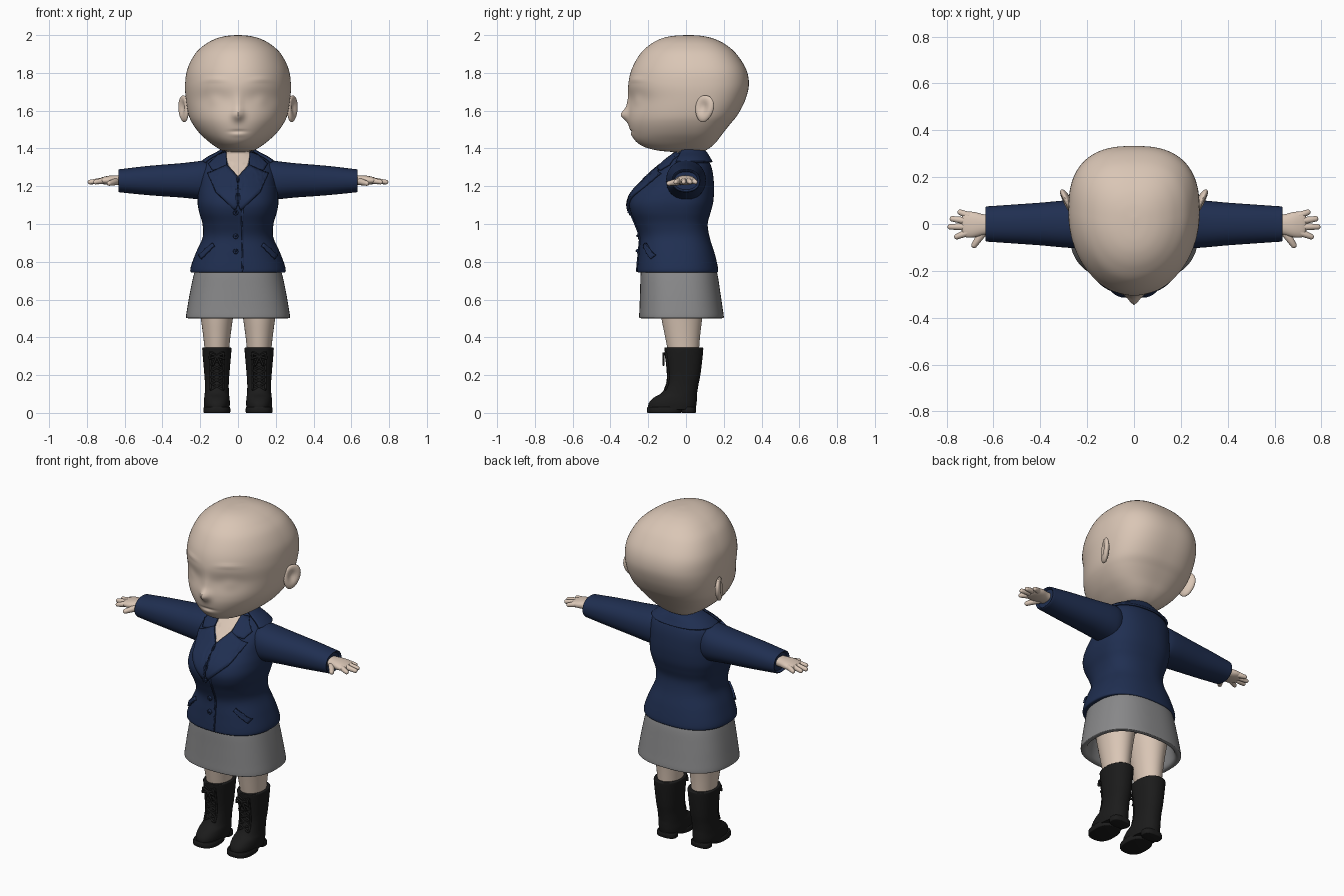
import bpy, bmesh, math
from mathutils import Vector, Matrix


def material(name, rgb):
    m = bpy.data.materials.new(name)
    m.diffuse_color = (*rgb, 1)
    return m


SKIN = material("skin", (0.70, 0.565, 0.465))
NAVY = material("navy cloth", (0.014, 0.028, 0.082))
GREY = material("grey cloth", (0.25, 0.25, 0.255))
BLACK = material("black leather", (0.011, 0.011, 0.011))


def finish(name, bm, mat, mirror=False, thick=0):
    bmesh.ops.recalc_face_normals(bm, faces=bm.faces)
    me = bpy.data.meshes.new(name)
    bm.to_mesh(me)
    bm.free()
    me.materials.append(mat)
    ob = bpy.data.objects.new(name, me)
    bpy.context.collection.objects.link(ob)
    if thick:
        s = ob.modifiers.new("thickness", "SOLIDIFY")
        s.thickness, s.offset = thick, 0
    if mirror:
        ob.modifiers.new("mirror", "MIRROR").use_mirror_merge = False
    return ob


def smooth_rows(rows, k):
    """Catmull-Rom interpolation of section rows (h, half width, low, high, centre, p low, p high)."""
    out = []
    for i in range(len(rows) - 1):
        a, b, c, d = (rows[min(max(j, 0), len(rows) - 1)] for j in (i - 1, i, i + 1, i + 2))
        for s in range(k):
            t = s / k
            out.append([0.5 * (2 * q + (r - p) * t + (2 * p - 5 * q + 4 * r - e) * t * t
                               + (3 * q - p - 3 * r + e) * t ** 3) for p, q, r, e in zip(a, b, c, d)])
    return out + [list(rows[-1])]


def section(r, ang, off=0):
    h, w, lo, hi, c, pf, pb = r
    cs, sn = math.cos(ang), math.sin(ang)
    p = pb if sn > 0 else pf
    u = (w + off) * math.copysign(abs(cs) ** (2 / p), cs)
    v = c + ((hi - c) + off if sn > 0 else -(c - lo) - off) * abs(sn) ** (2 / p)
    return u, v


def loft(name, rows, mat, place=lambda u, v, h: (u, v, h), n=48, k=4, mirror=False, shape=None):
    bm = bmesh.new()
    rings = [[bm.verts.new(place(*section(r, math.tau * i / n), r[0])) for i in range(n)]
             for r in smooth_rows(rows, k)]
    for a, b in zip(rings, rings[1:]):
        for i in range(n):
            j = (i + 1) % n
            bm.faces.new((a[i], a[j], b[j], b[i]))
    bm.faces.new(rings[0])
    bm.faces.new(rings[-1])
    if shape:
        for v in bm.verts:
            shape(v.co)
    return finish(name, bm, mat, mirror)


def capsule(bm, p0, p1, r0, r1, seg=14):
    p0, p1 = Vector(p0), Vector(p1)
    d = p1 - p0
    q = d.to_track_quat("Z", "Y").to_matrix()
    for v in bmesh.ops.create_uvsphere(bm, u_segments=seg, v_segments=9, radius=1)["verts"]:
        up = v.co.z > -1e-4
        v.co = p0 + q @ (v.co * (r1 if up else r0) + Vector((0, 0, d.length if up else 0)))


def front_y(rows, x, z):
    r = min(rows, key=lambda q: abs(q[0] - z))
    f = min(abs(x) / r[1], 0.97)
    return r[4] - (r[4] - r[2]) * (1 - f ** r[5]) ** (1 / r[5])


def patch(name, pts, mat, off, thick, mirror=True):
    """Cloth piece drawn in the front view and laid on the jacket front."""
    bm = bmesh.new()
    f = bm.faces.new([bm.verts.new((x, 0, z)) for x, z in pts])
    bmesh.ops.triangulate(bm, faces=[f])
    bmesh.ops.subdivide_edges(bm, edges=bm.edges[:], cuts=7, use_grid_fill=True)
    for v in bm.verts:
        v.co.y = front_y(JACKET, v.co.x, v.co.z) - off
    return finish(name, bm, mat, mirror, thick)


# Head with softly raised nose, eyes, brows and mouth
def face(co):
    if co.y > -0.05:
        return
    x, z = abs(co.x), co.z
    g = lambda cx, cz, sx, sz: math.exp(-((x - cx) / sx) ** 2 - ((z - cz) / sz) ** 2)
    co.y += (-0.034 * g(0, 1.577, 0.028, 0.03) - 0.012 * g(0, 1.63, 0.022, 0.06)
             + 0.014 * g(0.125, 1.66, 0.07, 0.05) - 0.010 * g(0.125, 1.655, 0.04, 0.035)
             - 0.005 * g(0.125, 1.765 - 1.5 * (x - 0.12) ** 2, 0.06, 0.012)
             + 0.007 * g(0, 1.49, 0.04, 0.007) - 0.004 * g(0, 1.472, 0.04, 0.012))


loft("head", [(z, w, f, b, c, 2.0, 2.6) for z, w, f, b, c in (
    (1.382, 0.05, -0.08, 0.08, 0.0), (1.39, 0.085, -0.155, 0.105, 0.0), (1.41, 0.12, -0.225, 0.135, 0.0),
    (1.44, 0.16, -0.268, 0.165, 0.01), (1.48, 0.203, -0.290, 0.195, 0.02), (1.53, 0.24, -0.304, 0.235, 0.03),
    (1.58, 0.262, -0.306, 0.275, 0.04), (1.66, 0.276, -0.300, 0.315, 0.05), (1.74, 0.28, -0.305, 0.333, 0.05),
    (1.82, 0.268, -0.287, 0.318, 0.05), (1.90, 0.228, -0.243, 0.267, 0.04), (1.95, 0.175, -0.19, 0.21, 0.03),
    (1.98, 0.12, -0.135, 0.15, 0.02), (1.995, 0.065, -0.075, 0.09, 0.02), (2.0, 0.01, 0.0, 0.03, 0.02))],
    SKIN, n=112, k=8, shape=face)

# Ears, dished on the outside and flared to the back
bm = bmesh.new()
bmesh.ops.create_uvsphere(bm, u_segments=28, v_segments=20, radius=1)
turn = Matrix.Rotation(math.radians(-24), 3, "Z") @ Matrix.Rotation(math.radians(-12), 3, "X")
for v in bm.verts:
    x, y, z = v.co
    if x > 0:
        x -= 1.0 * math.exp(-((y + 0.1) ** 2 + (z - 0.1) ** 2) / 0.28)
    v.co = turn @ Vector((x * 0.021, y * 0.052 * (1 + 0.15 * z), z * 0.072)) + Vector((0.288, 0.097, 1.61))
finish("ear", bm, SKIN, True)

# Neck
bm = bmesh.new()
capsule(bm, (0, 0.015, 1.25), (0, 0.015, 1.38), 0.06, 0.065, 32)
finish("neck", bm, SKIN)

# Jacket body
body = [(0.742, 0.238, -0.245, 0.158, -0.04, 2.4, 2.4), (0.748, 0.252, -0.258, 0.170, -0.04, 2.4, 2.4),
        (0.78, 0.248, -0.257, 0.167, -0.04, 2.4, 2.4), (0.85, 0.222, -0.250, 0.150, -0.04, 2.4, 2.4),
        (0.93, 0.187, -0.245, 0.125, -0.04, 2.4, 2.4), (1.00, 0.188, -0.268, 0.115, -0.04, 2.5, 2.4),
        (1.06, 0.205, -0.293, 0.130, -0.04, 2.6, 2.4), (1.11, 0.214, -0.300, 0.143, -0.03, 2.6, 2.4),
        (1.16, 0.212, -0.282, 0.148, -0.02, 2.5, 2.4), (1.21, 0.206, -0.238, 0.148, -0.01, 2.4, 2.4),
        (1.27, 0.202, -0.178, 0.142, 0.0, 2.3, 2.4), (1.315, 0.188, -0.130, 0.130, 0.01, 2.2, 2.3),
        (1.345, 0.152, -0.098, 0.113, 0.01, 2.1, 2.2), (1.37, 0.105, -0.07, 0.098, 0.01, 2, 2),
        (1.385, 0.080, -0.055, 0.085, 0.01, 2, 2)]
JACKET = smooth_rows(body, 12)
loft("jacket_body", body, NAVY, n=72, k=6)

# Collar around the back of the neck
bm = bmesh.new()
grid = []
for r in [q for q in JACKET if q[0] > 1.322]:
    grid.append([bm.verts.new((*section(r, math.radians(-25 + 230 * i / 40), 0.010), r[0] + 0.004))
                 for i in range(41)])
for a, b in zip(grid, grid[1:]):
    for i in range(40):
        bm.faces.new((a[i], a[i + 1], b[i + 1], b[i]))
finish("collar", bm, NAVY, thick=0.012)

# Neckline, lapels, front edge and pockets
patch("chest_opening", [(-0.066, 1.383), (0.066, 1.383), (0.052, 1.31), (0.0, 1.25), (-0.052, 1.31)],
      SKIN, 0.004, 0.004, False)
patch("collar_front", [(0.062, 1.380), (0.10, 1.368), (0.155, 1.315), (0.135, 1.285), (0.06, 1.30)], NAVY, 0.010, 0.012)
patch("lapel", [(0.058, 1.31), (0.128, 1.278), (0.158, 1.268), (0.118, 1.17), (0.015, 1.07), (0.003, 1.10),
                (0.003, 1.25)], NAVY, 0.009, 0.014)
patch("front_edge", [(0.02, 1.08), (0.028, 1.08), (0.028, 0.76), (0.02, 0.745)], NAVY, 0.002, 0.008, False)
patch("pocket", [(0.125, 0.885), (0.135, 0.90), (0.205, 0.835), (0.195, 0.815)], NAVY, 0.006, 0.014)

# Buttons
bm = bmesh.new()
for z in (1.06, 0.935, 0.855):
    y = front_y(JACKET, 0.0, z)
    capsule(bm, (-0.012, y + 0.002, z), (-0.012, y - 0.004, z), 0.014, 0.014)
    for v in bm.verts[-100:]:
        v.co.y = max(v.co.y, y - 0.009)
finish("buttons", bm, NAVY)

# Sleeves
along_x = lambda u, v, h: (h, u, v)
loft("sleeve", [(x, w, lo, hi, (lo + hi) / 2, 2.2, 2.2) for x, w, lo, hi in (
    (0.10, 0.075, 1.16, 1.315), (0.17, 0.100, 1.13, 1.335), (0.22, 0.105, 1.132, 1.331), (0.30, 0.100, 1.140, 1.322),
    (0.40, 0.091, 1.147, 1.314), (0.50, 0.084, 1.155, 1.305), (0.60, 0.077, 1.165, 1.293), (0.628, 0.075, 1.168, 1.290),
    (0.633, 0.070, 1.174, 1.284), (0.622, 0.062, 1.182, 1.276))], NAVY, along_x, mirror=True)

# Hands
loft("palm", [(x, w, lo, hi, (lo + hi) / 2, 2.3, 2.3) for x, w, lo, hi in (
    (0.59, 0.040, 1.205, 1.258), (0.64, 0.044, 1.207, 1.258), (0.68, 0.054, 1.207, 1.256), (0.71, 0.055, 1.210, 1.250),
    (0.728, 0.047, 1.214, 1.244), (0.735, 0.03, 1.222, 1.238))], SKIN,
    lambda u, v, h: (h, u - 0.003, v), n=32, mirror=True)
bm = bmesh.new()
for x, y, tx, ty in ((0.705, 0.036, 0.742, 0.050), (0.715, 0.013, 0.775, 0.022),
                     (0.715, -0.012, 0.784, -0.012), (0.71, -0.036, 0.756, -0.054)):
    capsule(bm, (x, y, 1.230), (tx, ty, 1.222), 0.017, 0.012)
capsule(bm, (0.645, -0.035, 1.225), (0.682, -0.090, 1.215), 0.020, 0.013)
finish("fingers", bm, SKIN, True)

# Skirt, folded under at the hem
loft("skirt", [(z, w, f, b, -0.03, 2.5, 2.5) for z, w, f, b in (
    (0.80, 0.21, -0.23, 0.14), (0.74, 0.232, -0.240, 0.165), (0.65, 0.252, -0.243, 0.180), (0.56, 0.268, -0.246, 0.193),
    (0.512, 0.275, -0.248, 0.200), (0.502, 0.271, -0.244, 0.196), (0.504, 0.250, -0.224, 0.176),
    (0.53, 0.238, -0.212, 0.166), (0.62, 0.225, -0.200, 0.155))], GREY, n=72)

# Legs
beside = lambda u, v, h: (u + 0.112, v, h)
loft("leg", [(z, w, f, b, (f + b) / 2, 2, 2) for z, w, f, b in (
    (0.28, 0.060, -0.085, 0.065), (0.35, 0.066, -0.100, 0.070), (0.42, 0.074, -0.114, 0.076),
    (0.50, 0.085, -0.130, 0.086), (0.60, 0.100, -0.145, 0.100), (0.70, 0.105, -0.15, 0.105))], SKIN, beside, mirror=True)

# Boots with soles and heels
boot = [(z, w, f, b, c, 2.3, 2.2) for z, w, f, b, c in (
    (0.018, 0.066, -0.200, 0.050, -0.06), (0.05, 0.069, -0.198, 0.056, -0.06), (0.08, 0.067, -0.172, 0.058, -0.05),
    (0.105, 0.064, -0.130, 0.059, -0.03), (0.15, 0.063, -0.104, 0.066, -0.02), (0.20, 0.066, -0.098, 0.076, -0.01),
    (0.27, 0.072, -0.104, 0.085, -0.01), (0.33, 0.077, -0.113, 0.091, -0.01), (0.345, 0.076, -0.114, 0.090, -0.01),
    (0.346, 0.066, -0.104, 0.080, -0.01))]
loft("boot", boot, BLACK, beside, mirror=True)
for name, w, f, b in (("boot_sole", 0.071, -0.207, -0.025), ("boot_heel", 0.060, -0.025, 0.053)):
    loft(name, [(z, w + e, f - e, b + e, (f + b) / 2, 2.6, 2.6)
                for z, e in ((0.0, -0.004), (0.004, 0), (0.024, 0), (0.032, -0.004))], BLACK, beside, k=2, mirror=True)

# Boot laces and bow
BOOT = smooth_rows(boot[:9], 8)
at = lambda dx, z: (0.112 + dx, front_y(BOOT, dx, z) - 0.003, z)
bm = bmesh.new()
for i in range(6):
    z = 0.125 + i * 0.033
    for s in (-1, 1):
        capsule(bm, at(s * 0.028, z), at(-s * 0.028, z + 0.03), 0.0055, 0.0055, 8)
        capsule(bm, at(s * 0.034, z), at(s * 0.034, z + 0.03), 0.006, 0.006, 8)
for s in (-1, 1):
    x, y, z = at(0, 0.30)
    for a, b in (((0, 0), (0.035, 0.015)), ((0.035, 0.015), (0.038, -0.012)), ((0.038, -0.012), (0, 0)),
                 ((0, 0), (0.02, -0.045))):
        capsule(bm, (x + s * a[0], y - 0.008, z + a[1]), (x + s * b[0], y - 0.008, z + b[1]), 0.006, 0.006, 8)
finish("laces", bm, BLACK, True)

for ob in bpy.data.objects:
    ob.select_set(True)
    bpy.context.view_layer.objects.active = ob
bpy.ops.object.shade_smooth_by_angle(angle=math.radians(50))
